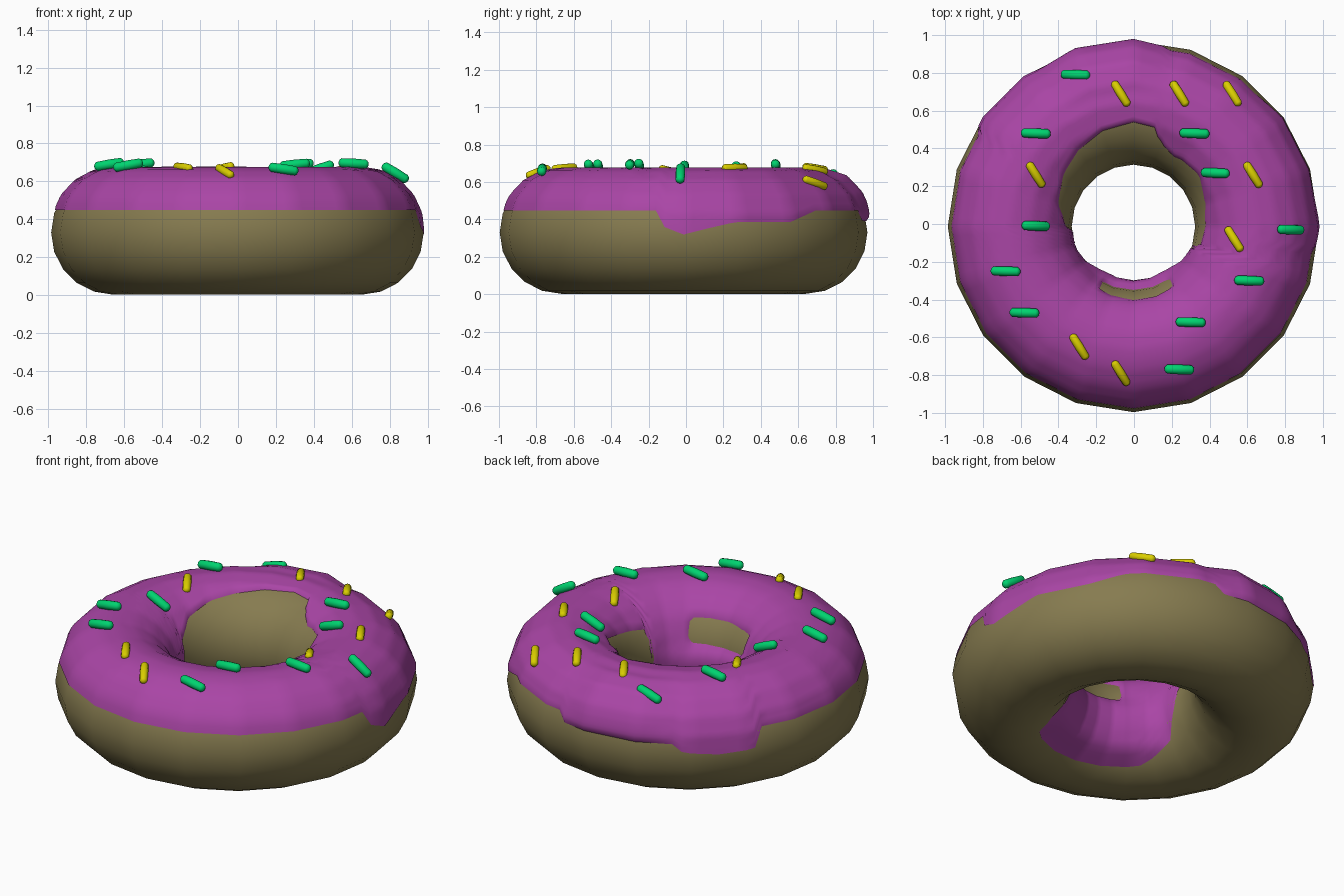
import bpy, bmesh, math
from mathutils import Vector, Matrix

if "Cube" in bpy.data.objects:
    bpy.data.objects.remove(bpy.data.objects["Cube"])

R, r, N = 0.655, 0.328, 20
CENTRE = Vector((-0.003, -0.013, 0.33))


def material(name, rgb):
    m = bpy.data.materials.new(name)
    m.diffuse_color = (*rgb, 1)
    m.use_nodes = True
    m.node_tree.nodes["Principled BSDF"].inputs["Base Color"].default_value = m.diffuse_color
    return m


def finish(bm, name, mat):
    me = bpy.data.meshes.new(name)
    bmesh.ops.recalc_face_normals(bm, faces=bm.faces)
    bm.to_mesh(me)
    bm.free()
    for p in me.polygons:
        p.use_smooth = True
    ob = bpy.data.objects.new(name, me)
    bpy.context.collection.objects.link(ob)
    me.materials.append(mat)
    return ob


def torus(th, ph, off=0.0):
    th, ph = math.radians(th), math.radians(ph)
    d = R + (r + off) * math.cos(ph)
    return CENTRE + Vector((d * math.cos(th), d * math.sin(th), (r + off) * math.sin(ph)))


def faceted(th, ph, off):
    # point lying on the low-poly dough, raised by off
    s = 360 / N
    a, b = math.floor(th / s), math.floor(ph / s)
    u, v = th / s - a, ph / s - b
    p = [torus((a + i) * s, (b + j) * s, off) for j in (0, 1) for i in (0, 1)]
    return p[0].lerp(p[1], u).lerp(p[2].lerp(p[3], u), v)


def table(pts, x):
    for (x0, y0), (x1, y1) in zip(pts, pts[1:]):
        if x0 <= x <= x1:
            return y0 + (y1 - y0) * (x - x0) / (x1 - x0)
    return pts[-1][1]


def bump(x, a, b, fade):
    return max(0, min(1, (x - a) / fade, (b - x) / fade))


def grid(fn, cols, rows, close_rows):
    bm = bmesh.new()
    v = [[bm.verts.new(fn(i, j)) for j in range(rows)] for i in range(cols)]
    for i in range(cols):
        for j in range(rows if close_rows else rows - 1):
            k, l = (i + 1) % cols, (j + 1) % rows
            bm.faces.new((v[i][j], v[k][j], v[k][l], v[i][l]))
    return bm


dough_mat = material("dough_tan", (0.24, 0.20, 0.08))
icing_mat = material("icing_purple", (0.40, 0.06, 0.38))
green = material("sprinkle_green", (0.0, 0.65, 0.16))
yellow = material("sprinkle_yellow", (0.70, 0.62, 0.0))

# Dough ring
finish(grid(lambda i, j: torus(i * 18, j * 18), N, N, True), "dough", dough_mat)

# Icing edges: angle around the ring -> angle around the tube
OUTER = [(0, -2), (8, 4), (17, 10), (36, 10), (48, 21), (78, 21), (81, 11), (120, 10),
         (123, 3), (135, -1), (147, 2), (150, 21), (351, 21), (354, 5), (360, -2)]
INNER = [(0, 146), (20, 140), (40, 130), (60, 133), (70, 126), (75, 119), (78, 110),
         (90, 108), (108, 112), (140, 124), (165, 138), (180, 155), (186, 185), (198, 215),
         (225, 235), (270, 240), (315, 245), (339, 205), (345, 150), (360, 146)]
ROWS = 34


def icing_point(i, j):
    th = i * 3
    lo, hi = table(OUTER, th), table(INNER, th)
    ph = lo + (hi - lo) * j / (ROWS - 1)
    off = 0.004 + 0.016 * max(0, math.sin(math.radians(ph)))
    off += 0.03 * bump(th, 78, 122, 12) * bump(ph, 2, 80, 25)          # back drip
    off += 0.045 * bump(th, 205, 335, 30) * bump(ph, 165, 235, 20)     # inner drip
    off -= 0.035 * bump(th, 240, 305, 4) * bump(ph, 144, 172, 6)       # bare patch
    if j in (0, ROWS - 1):
        off = min(off, 0.004)
    return faceted(th, ph, off)


finish(grid(icing_point, 120, ROWS, False), "icing", icing_mat)


# Sprinkles lie along the icing surface
def sprinkle(name, x, y, heading, length, rad, lift, mat):
    p = Vector((x, y, 0)) - Vector((CENTRE.x, CENTRE.y, 0))
    d, th = p.length, math.atan2(p.y, p.x)
    c = (d - R) / (r + 0.015)
    s = math.sqrt(1 - c * c)
    n = Vector((c * math.cos(th), c * math.sin(th), s))
    a = math.radians(heading)
    t = Vector((math.cos(a), math.sin(a), 0))
    t.z = -(t.x * n.x + t.y * n.y) / n.z
    t.normalize()
    pos = Vector((x, y, CENTRE.z + (r + 0.015) * s + lift))
    bm = bmesh.new()
    bmesh.ops.create_uvsphere(bm, u_segments=12, v_segments=8, radius=rad)
    for v in bm.verts:
        if abs(v.co.z) > 1e-5:
            v.co.z += math.copysign(length / 2 - rad, v.co.z)
    rot = t.to_track_quat('Z', 'Y').to_matrix().to_4x4()
    bm.transform(Matrix.Translation(pos) @ rot)
    finish(bm, name, mat)


GREEN = [(-.31, .79), (-.52, .48), (-.52, -.01), (-.68, -.25), (-.58, -.47), (.32, .48),
         (.43, .27), (.83, -.03), (.61, -.30), (.30, -.52), (.24, -.77)]
YELLOW = [(-.07, .69), (.24, .69), (.52, .69), (-.52, .26), (.63, .26), (.53, -.08),
          (-.29, -.65), (-.07, -.79)]
for k, (x, y) in enumerate(GREEN):
    sprinkle(f"green_sprinkle_{k}", x, y, -2, 0.16, 0.026, 0.022, green)
for k, (x, y) in enumerate(YELLOW):
    sprinkle(f"yellow_sprinkle_{k}", x, y, -58, 0.155, 0.023, 0.003, yellow)
